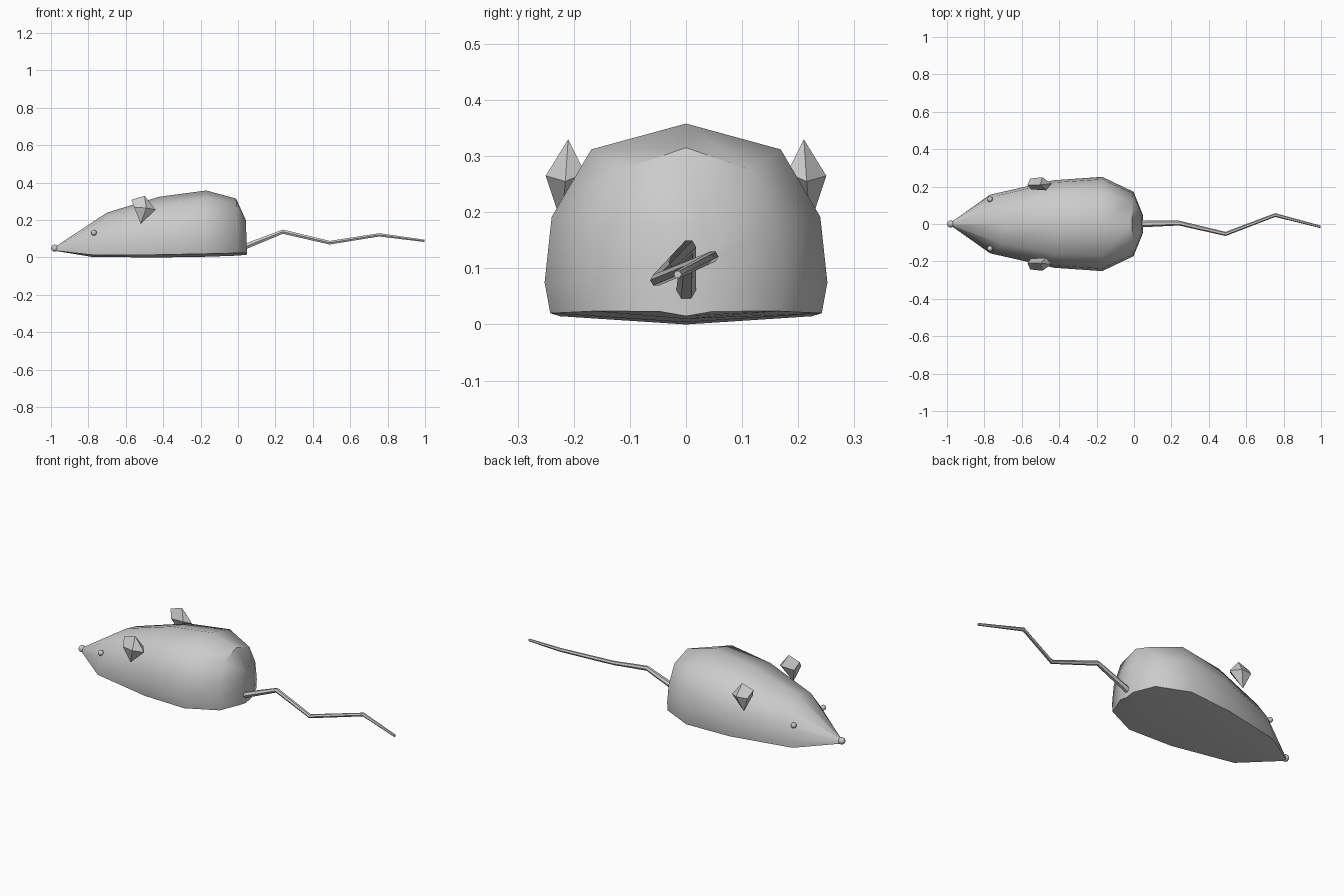
import bpy, bmesh, math
from mathutils import Vector

if "Cube" in bpy.data.objects:
    bpy.data.objects.remove(bpy.data.objects["Cube"])


def finish(bm, name, angle=45):
    bmesh.ops.recalc_face_normals(bm, faces=bm.faces[:])
    mesh = bpy.data.meshes.new(name)
    bm.to_mesh(mesh)
    bm.free()
    ob = bpy.data.objects.new(name, mesh)
    bpy.context.collection.objects.link(ob)
    bpy.ops.object.select_all(action='DESELECT')
    ob.select_set(True)
    bpy.context.view_layer.objects.active = ob
    bpy.ops.object.shade_smooth_by_angle(angle=math.radians(angle))
    return ob


def loft(rings, name, angle=45):
    bm = bmesh.new()
    loops = [[bm.verts.new(p) for p in ring] for ring in rings]
    n = len(loops[0])
    for a, b in zip(loops, loops[1:]):
        for i in range(n):
            j = (i + 1) % n
            bm.faces.new((a[i], a[j], b[j], b[i]))
    bm.faces.new(loops[0])
    bm.faces.new(loops[-1])
    return finish(bm, name, angle)


def ball(name, loc, radius):
    bm = bmesh.new()
    bmesh.ops.create_uvsphere(bm, u_segments=12, v_segments=8, radius=radius)
    bmesh.ops.translate(bm, vec=loc, verts=bm.verts[:])
    return finish(bm, name, 60)


# Body: one half cross-section, mirrored and scaled along the length
half = [(0, 1), (0.67, 0.87), (0.95, 0.53), (1, 0.2), (0.96, 0.045)]
section = half + [(0, 0)] + [(-y, z) for y, z in reversed(half[1:])]
# x at the floor, x at the top, half width, floor z, top z
stations = [(-0.975, -0.97, 0.012, 0.035, 0.062),
            (-0.78, -0.70, 0.158, 0.003, 0.24),
            (-0.43, -0.42, 0.234, 0.0, 0.325),
            (-0.17, -0.17, 0.252, 0.004, 0.358),
            (0.0, -0.01, 0.172, 0.010, 0.315),
            (0.048, 0.042, 0.05, 0.015, 0.20)]
loft([[(x0 + (x1 - x0) * z, w * y, z0 + (z1 - z0) * z) for y, z in section]
      for x0, x1, w, z0, z1 in stations], "body")

# Tail: a tapering tube along a zigzag
path = [(0.03, 0, 0.055, 0.018), (0.24, 0.005, 0.138, 0.013),
        (0.49, -0.053, 0.079, 0.011), (0.755, 0.048, 0.121, 0.010),
        (0.997, -0.015, 0.089, 0.007)]
tube = []
for x, y, z, r in path:
    tube.append([(x, y + r * math.cos(k * math.pi / 3), z + r * math.sin(k * math.pi / 3))
                 for k in range(6)])
loft(tube, "tail")

# Ears and eyes on both sides
ear = [(-0.50, 0.21, 0.33), (-0.57, 0.208, 0.308), (-0.555, 0.243, 0.268),
       (-0.49, 0.25, 0.265), (-0.52, 0.222, 0.18), (-0.44, 0.215, 0.255),
       (-0.55, 0.185, 0.265), (-0.47, 0.18, 0.27)]
for side, label in ((1, "left"), (-1, "right")):
    bm = bmesh.new()
    for x, y, z in ear:
        bm.verts.new((x, side * y, z))
    bmesh.ops.convex_hull(bm, input=bm.verts[:])
    finish(bm, "ear_" + label, 30)
    ball("eye_" + label, Vector((-0.77, side * 0.132, 0.132)), 0.015)

# Nose
ball("nose", Vector((-0.98, 0, 0.05)), 0.019)
